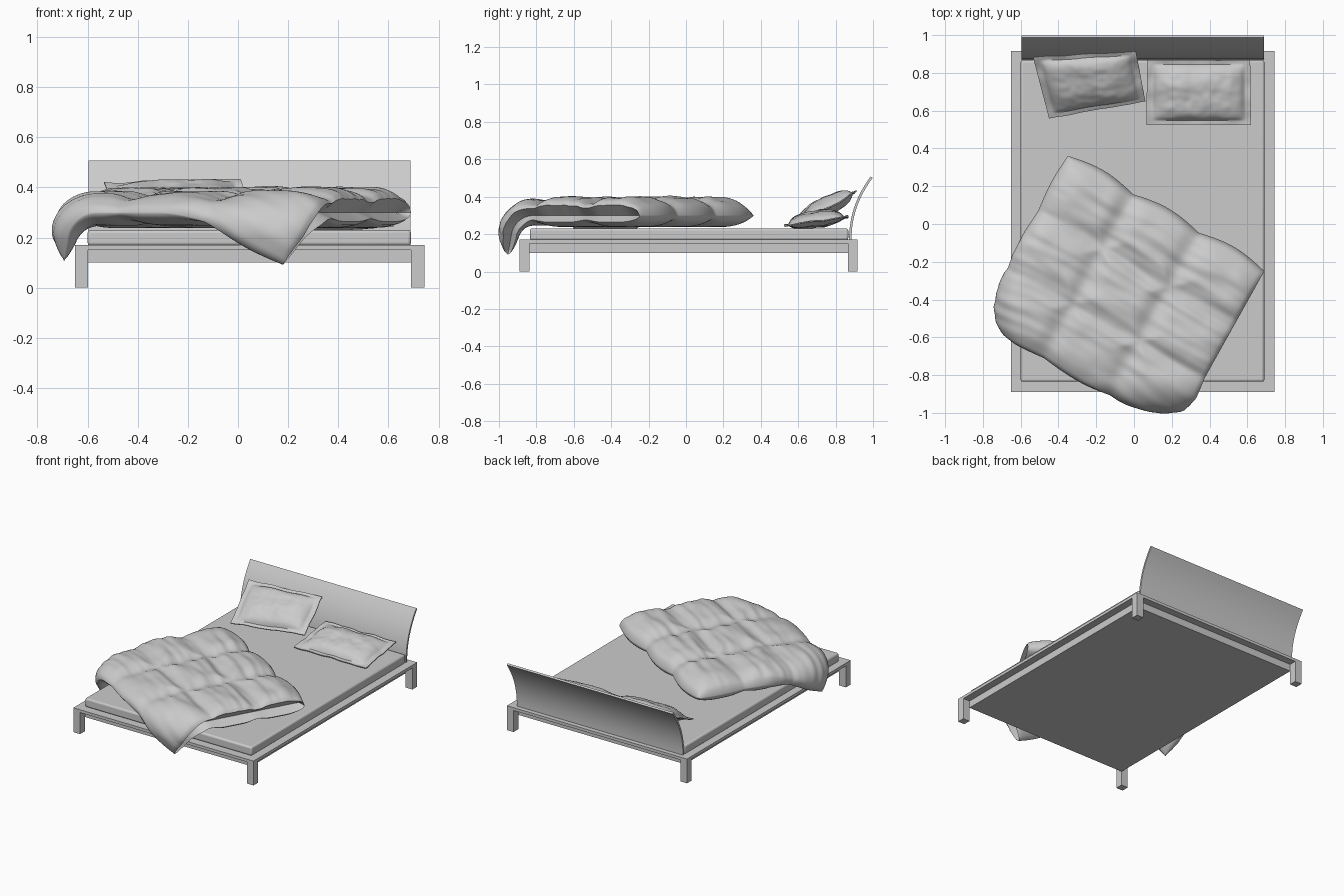
import bpy, bmesh, math
from mathutils import Vector, noise

if "Cube" in bpy.data.objects:
    bpy.data.objects.remove(bpy.data.objects["Cube"])


def smooth(ob, angle=40):
    bpy.ops.object.select_all(action='DESELECT')
    ob.select_set(True)
    bpy.context.view_layer.objects.active = ob
    bpy.ops.object.shade_smooth_by_angle(angle=math.radians(angle))


def add_mesh(name, bm):
    bmesh.ops.recalc_face_normals(bm, faces=bm.faces)
    me = bpy.data.meshes.new(name)
    bm.to_mesh(me)
    bm.free()
    ob = bpy.data.objects.new(name, me)
    bpy.context.collection.objects.link(ob)
    return ob


def box(name, lo, hi, bevel=0.0):
    bm = bmesh.new()
    bmesh.ops.create_cube(bm, size=1)
    for v in bm.verts:
        v.co = [lo[k] + (v.co[k] + 0.5) * (hi[k] - lo[k]) for k in range(3)]
    ob = add_mesh(name, bm)
    if bevel:
        mod = ob.modifiers.new("bevel", 'BEVEL')
        mod.width, mod.segments = bevel, 3
        smooth(ob)
    return ob


def shell(name, fn, n, m):
    """Closed pouch: top and bottom grids joined through a middle rim. fn(u, v, side)."""
    bm = bmesh.new()
    grid = {s: [[bm.verts.new(fn(i / n, j / m, s)) for j in range(m + 1)]
                for i in range(n + 1)] for s in (1, -1)}
    for g in grid.values():
        for i in range(n):
            for j in range(m):
                bm.faces.new((g[i][j], g[i + 1][j], g[i + 1][j + 1], g[i][j + 1]))
    rim = ([(i, 0) for i in range(n)] + [(n, j) for j in range(m)] +
           [(i, m) for i in range(n, 0, -1)] + [(0, j) for j in range(m, 0, -1)])
    mid = [bm.verts.new(fn(i / n, j / m, 0)) for i, j in rim]
    for k, (i, j) in enumerate(rim):
        k2 = (k + 1) % len(rim)
        i2, j2 = rim[k2]
        for s in (1, -1):
            bm.faces.new((grid[s][i][j], grid[s][i2][j2], mid[k2], mid[k]))
    ob = add_mesh(name, bm)
    smooth(ob, 50)
    return ob


def bilinear(a, b, c, d, u, v):
    return (a * (1 - u) + b * u) * (1 - v) + (d * (1 - u) + c * u) * v


# Frame: overhanging top slab, recessed box, four legs
X0, X1, Y0, Y1 = -0.65, 0.743, -0.89, 0.917
LEG = 0.052
box("frame_top", (X0, Y0, 0.15), (X1, Y1, 0.17))
box("frame_box", (X0 + LEG, Y0 + LEG, 0.10), (X1 - LEG, Y1 - LEG, 0.15))
for sx, x in (("left", X0), ("right", X1 - LEG)):
    for sy, y in (("front", Y0), ("back", Y1 - LEG)):
        box(f"{sy}_{sx}_leg", (x, y, 0), (x + LEG, y + LEG, 0.15))

# Mattress
box("mattress", (-0.6, -0.835, 0.168), (0.69, 0.868, 0.23), 0.012)

# Headboard: curved profile swept across the width
bm = bmesh.new()
rows = []
N = 14
for k in range(N + 1):
    t = k / N
    z, y, th = 0.165 + 0.343 * t, 0.872 + 0.115 * t ** 2.2, 0.013
    slope = 0.115 * 2.2 * t ** 1.2 / 0.343
    ln = math.hypot(1, slope)
    ny, nz = 1 / ln, -slope / ln
    rows.append([bm.verts.new((x, y + ny * o, z + nz * o))
                 for x, o in ((-0.596, 0), (0.688, 0), (0.688, th), (-0.596, th))])
for r, s in zip(rows, rows[1:]):
    for k in range(4):
        bm.faces.new((r[k], r[(k + 1) % 4], s[(k + 1) % 4], s[k]))
bm.faces.new(rows[0])
bm.faces.new(rows[-1])
smooth(add_mesh("headboard", bm), 30)


# Pillows: flat flange around a puffed body
def pillow(name, corners, up, down, seed):
    a, b, c, d = [Vector(p) for p in corners]
    nrm = (b - a).cross(d - a).normalized()

    def fn(u, v, side):
        p = bilinear(a, b, c, d, u, v)
        f = 1.0
        for t, fl in ((u, 0.065), (v, 0.08)):
            e = max(0.0, min(t, 1 - t) - fl) / (0.5 - fl)
            f *= 1 - (1 - e) ** 3
        f = f ** 0.55
        wav = noise.noise(Vector((u * 5, v * 4, seed)))
        fine = noise.noise(Vector((u * 13, v * 9, seed + 5)))
        edge = 0.01 * wav * (1 - f)
        return p + nrm * (edge + side * (0.003 + f * ((up if side > 0 else down)
                                                     + 0.01 * wav + 0.004 * fine)))
    return shell(name, fn, 56, 44)


pillow("left_pillow", ((-0.45, 0.56, 0.26), (0.06, 0.65, 0.28),
                       (0.01, 0.915, 0.43), (-0.535, 0.885, 0.415)), 0.05, 0.045, 1.3)
pillow("right_pillow", ((0.065, 0.525, 0.245), (0.62, 0.525, 0.245),
                        (0.615, 0.868, 0.295), (0.07, 0.868, 0.295)), 0.05, 0.03, 7.1)

# Duvet: quilted pouch laid out flat at an angle, then bent over the bed edges
A, B, C, D = [Vector(p) for p in ((-0.35, 0.36), (0.69, -0.25), (0.21, -1.11), (-0.82, -0.51))]


def bend(p, h, base, edge):
    """Roll a coordinate p (decreasing outward) around the bed edge."""
    s = edge - p
    if s <= 0:
        return p, base + h
    r0, R, amax = 0.055, 0.12, 1.4
    a = min(s / R, amax)
    rest = max(0, s - R * amax)
    r = r0 + h
    return (edge - r * math.sin(a) - rest * math.cos(a),
            base - r0 + r * math.cos(a) - rest * math.sin(a))


def duvet(u, v, side):
    seam = 0.0
    for k in (1 / 3, 2 / 3):
        seam = max(seam, math.exp(-((u - k) / 0.05) ** 2), math.exp(-((v - k) / 0.055) ** 2))
    # distance to nearest rounded edge; the u = 1 edge stays open
    e = 1.0
    for dist in (u * 1.15, v * 0.95, (1 - v) * 0.95):
        q = min(1, dist / 0.13)
        e *= math.sqrt(max(0, 1 - (1 - q) ** 2))
    q = min(1, (1 - u) * 1.15 / 0.12)
    e *= 0.55 + 0.45 * math.sqrt(max(0, 1 - (1 - q) ** 2))
    e *= 1 - 0.35 * max(0, v - 0.65) / 0.35
    # streaky wrinkles along the quilt
    w = noise.noise(Vector((u * 4, v * 22, 2))) + 0.7 * noise.noise(Vector((u * 9, v * 9, 8)))
    if side > 0:
        h = 0.068 + e * (0.095 - 0.028 * seam + 0.011 * w)
    elif side < 0:
        h = 0.062 - e * (0.058 - 0.02 * seam)
    else:
        h = 0.065
    # scalloped outline between seams
    uu = u - 0.01 * (1 - u) ** 5 * abs(math.sin(3 * math.pi * v))
    vv = v - 0.03 * (1 - v) ** 5 * abs(math.sin(3 * math.pi * u)) \
        + 0.015 * v ** 5 * abs(math.sin(3 * math.pi * u))
    if side == 0 and u == 1 and 0 < v < 1:
        uu -= 0.05
    # round the hanging front corner
    uu -= 0.03 * max(0, u * v - 0.75) / 0.25
    p = bilinear(A, B, C, D, uu, vv)
    y, z = bend(p.y, h, 0.234, -0.815)
    x, z = bend(p.x, z - 0.234, 0.234, -0.56) if p.x < -0.56 else (p.x, z)
    return (x, y, z)


shell("duvet", duvet, 96, 84)
